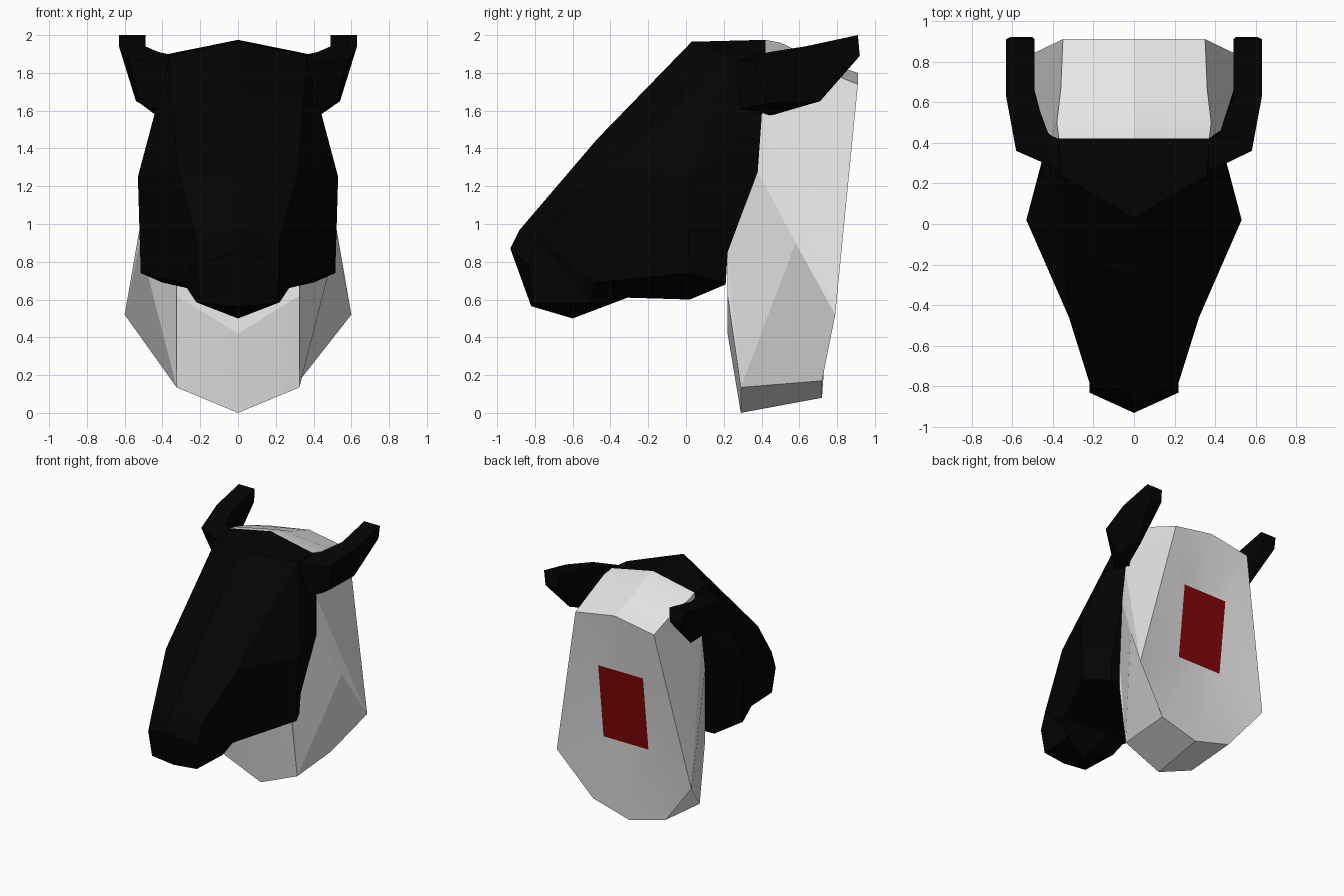
import bpy, bmesh, math

if "Cube" in bpy.data.objects:
    bpy.data.objects.remove(bpy.data.objects["Cube"])


def material(name, color):
    m = bpy.data.materials.new(name)
    m.diffuse_color = (*color, 1)
    m.use_nodes = True
    m.node_tree.nodes["Principled BSDF"].inputs["Base Color"].default_value = m.diffuse_color
    return m


BLACK = material("black", (0.0012, 0.0012, 0.0012))
WHITE = material("off_white", (0.8, 0.8, 0.8))
RED = material("dark_red", (0.23, 0.002, 0.002))


def mirrored_shell(name, pts, faces, mat, smooth=14):
    """Build the +x half from named points, mirror it and weld the seam."""
    bm = bmesh.new()
    for side in (1, -1):
        v = {k: bm.verts.new((side * x, y, z)) for k, (x, y, z) in pts.items()}
        for f in faces:
            loop = [v[k] for k in f]
            bm.faces.new(loop if side == 1 else loop[::-1])
    bmesh.ops.remove_doubles(bm, verts=bm.verts[:], dist=0.0005)
    bmesh.ops.recalc_face_normals(bm, faces=bm.faces[:])
    me = bpy.data.meshes.new(name)
    bm.to_mesh(me)
    bm.free()
    me.materials.append(mat)
    ob = bpy.data.objects.new(name, me)
    bpy.context.collection.objects.link(ob)
    bpy.ops.object.select_all(action="DESELECT")
    ob.select_set(True)
    bpy.context.view_layer.objects.active = ob
    bpy.ops.object.shade_smooth_by_angle(angle=math.radians(smooth))
    return ob


# Rim shared by the back of the head and the front of the neck
rim = {
    "a": (0, .42, 1.975), "b": (.37, .42, 1.90), "c": (.42, .40, 1.56),
    "d": (.435, .38, 1.28), "n": (.325, .22, .85),
}

# Head: muzzle, brow, cheeks and the wall behind the jaw
head = {
    **rim,
    "e": (.405, .22, .85), "f": (.40, .21, .69), "g": (0, .21, .68),
    "A": (0, -.93, .87), "B": (.22, -.83, .78),
    "C": (.20, -.81, .58), "D": (0, -.82, .565),
    "E": (0, -.88, .97), "F": (.22, -.78, .92),
    "G": (.22, -.51, .585), "H": (0, -.60, .50),
    "I": (0, -.47, 1.45), "J": (.32, -.46, 1.28),
    "K": (.29, -.48, .69), "L": (0, -.31, .61),
    "M": (0, .03, 1.965), "N": (.36, .24, 1.89),
    "O": (.53, .02, 1.25), "P": (.515, .01, .74), "Q": (0, .02, .60),
}
mirrored_shell("head", head, [
    "ABCD", "AEFB", "BFGC", "CGHD",
    "EIJF", "FJK", "FKG", "GKLH",
    "IMNJ", "JNO", "JOPK", "KPQL",
    "MabN", "Nbc", "NcO", "Ocd", "OdeP", "Pef", "PfQ", "Qfg",
    "den", "efn", "fgn"], BLACK)


# Back panel: dished rectangle that holds the red patch
def back_y(z, depth):
    return .79 + (z - .52) * .0984 - depth


panel = {
    "t": (0, back_y(1.32, .035), 1.32), "T": (.2, back_y(1.32, .035), 1.32),
    "l": (0, back_y(.72, .045), .72), "L": (.2, back_y(.72, .045), .72),
}
mirrored_shell("back_patch", panel, ["tTLl"], RED)

# Neck: from the rim to the back plane, open where the patch sits
neck = {
    **rim, **panel,
    "u": (0, .27, .85), "h": (.325, .22, .62), "k": (0, .22, .42),
    "E": (0, .50, 1.96), "F": (.38, .50, 1.88),
    "A": (0, .67, 1.88), "B": (.36, .67, 1.835),
    "C": (0, .91, 1.80), "D": (.35, .91, 1.74),
    "M": (.52, .58, .90), "W": (.60, .79, .52),
    "p": (.325, .29, .135), "r": (0, .29, 0),
    "q": (.325, .72, .17), "s": (0, .72, .08),
}
mirrored_shell("neck", neck, [
    "abFE", "EFBA", "ABDC",                # crown
    "bcF", "FcB", "cDB", "cWD", "cMW", "cdM",  # upper sides
    "dMn", "npM", "MpqW", "nhp",           # lower sides
    "nukh", "hkrp", "prsq",                # throat and base
    "CDTt", "DWLT", "WqL", "qslL"], WHITE)  # back

# Horns: four-sided tapering sweep, mirrored as a pair
rings = [
    [(.33, .25, 1.86), (.35, .41, 1.895), (.38, .40, 1.57), (.435, .29, 1.61)],
    [(.58, .36, 1.87), (.42, .44, 1.91), (.44, .47, 1.58), (.52, .43, 1.64)],
    [(.63, .63, 1.94), (.49, .63, 1.94), (.49, .66, 1.645), (.54, .71, 1.65)],
    [(.63, .91, 2.0), (.49, .91, 2.0), (.50, .92, 1.89), (.61, .92, 1.89)],
]
horn = {(i, j): p for i, ring in enumerate(rings) for j, p in enumerate(ring)}
sides = [[(i, j), (i + 1, j), (i + 1, (j + 1) % 4), (i, (j + 1) % 4)]
         for i in range(3) for j in range(4)]
ends = [[(i, j) for j in range(4)] for i in (0, 3)]
mirrored_shell("horns", horn, sides + ends, BLACK)
